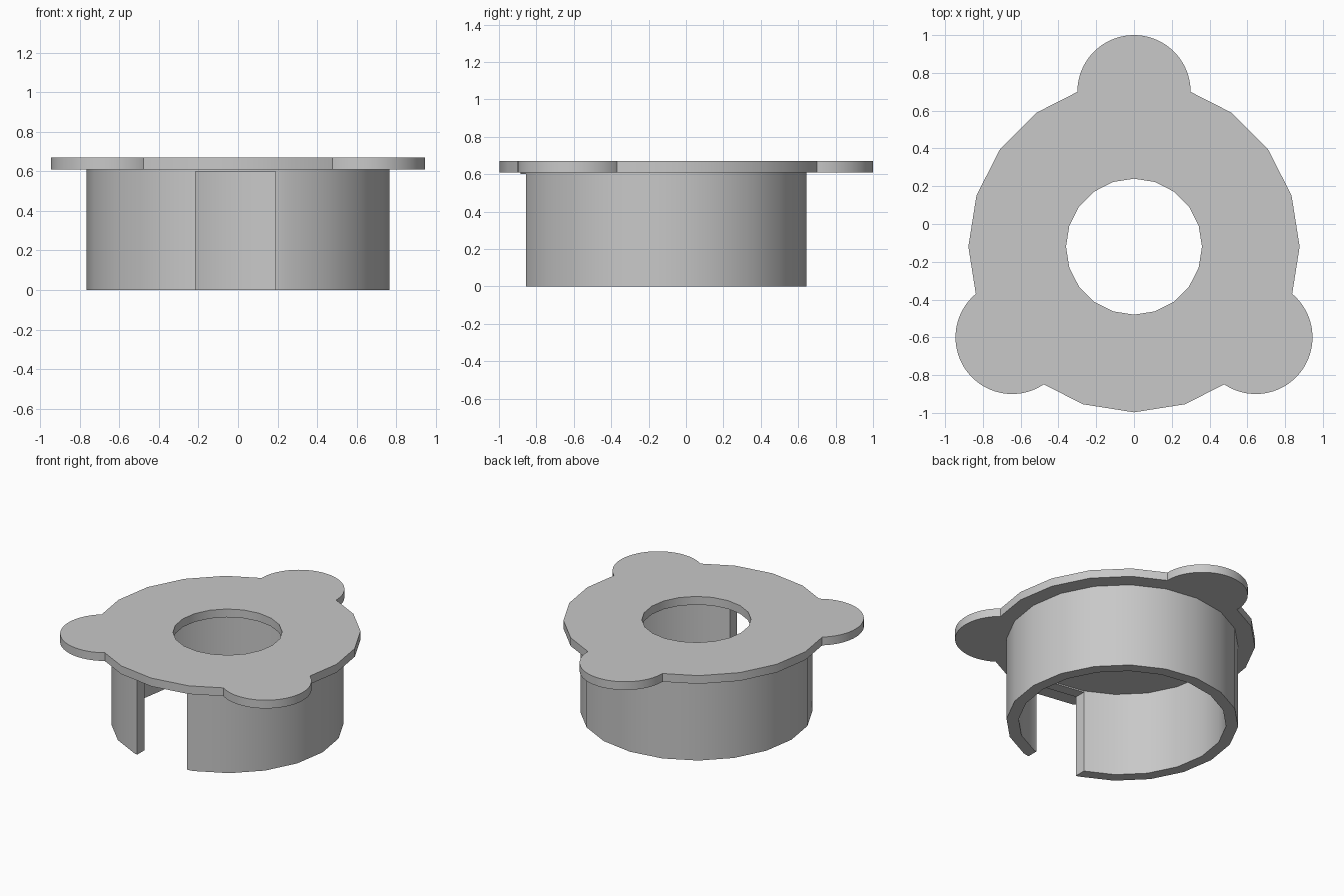
import bpy
from math import radians

if "Cube" in bpy.data.objects:
    bpy.data.objects.remove(bpy.data.objects["Cube"], do_unlink=True)

CENTRE = (0, -0.12)
PLATE_Z, TOP_Z = 0.61, 0.67

grey = bpy.data.materials.new("plain grey")
grey.use_nodes = True
colour = (0.58, 0.58, 0.58, 1)
grey.diffuse_color = colour
grey.node_tree.nodes["Principled BSDF"].inputs["Base Color"].default_value = colour


def disc(name, centre, radius, z0, z1, sides):
    """Upright prism with a corner on the x axis."""
    bpy.ops.mesh.primitive_cylinder_add(
        vertices=sides, radius=radius, depth=z1 - z0,
        location=(centre[0], centre[1], (z0 + z1) / 2))
    ob = bpy.context.object
    ob.name = name
    ob.data.materials.append(grey)
    return ob


def combine(ob, other, operation):
    """Apply a boolean and remove the helper object."""
    mod = ob.modifiers.new("combine", "BOOLEAN")
    mod.operation = operation
    mod.solver = "EXACT"
    mod.object = other
    bpy.ops.object.select_all(action="DESELECT")
    bpy.context.view_layer.objects.active = ob
    ob.select_set(True)
    bpy.ops.object.modifier_apply(modifier=mod.name)
    bpy.data.objects.remove(other, do_unlink=True)


def finish(ob):
    bpy.ops.object.select_all(action="DESELECT")
    bpy.context.view_layer.objects.active = ob
    ob.select_set(True)
    bpy.ops.object.shade_smooth_by_angle(angle=radians(30))


# Top plate with three round ears and a central hole
plate = disc("top_plate", CENTRE, 0.877, PLATE_Z, TOP_Z, 20)
for ear in ((0, 0.70), (-0.645, -0.6), (0.645, -0.6)):
    combine(plate, disc("ear", ear, 0.3, PLATE_Z, TOP_Z, 80), "UNION")
combine(plate, disc("hole_cutter", CENTRE, 0.36, 0.5, 0.8, 20), "DIFFERENCE")
finish(plate)

# Collar below the plate, open at the front
collar = disc("collar", CENTRE, 0.765, 0, PLATE_Z, 20)
combine(collar, disc("bore_cutter", CENTRE, 0.685, -0.1, 0.8, 20), "DIFFERENCE")
bpy.ops.mesh.primitive_cube_add(size=1, location=(-0.0125, -0.8, 0.25))
slot = bpy.context.object
slot.name = "slot_cutter"
slot.scale = (0.405, 0.6, 0.7)
slot.data.materials.append(grey)
combine(collar, slot, "DIFFERENCE")
finish(collar)
